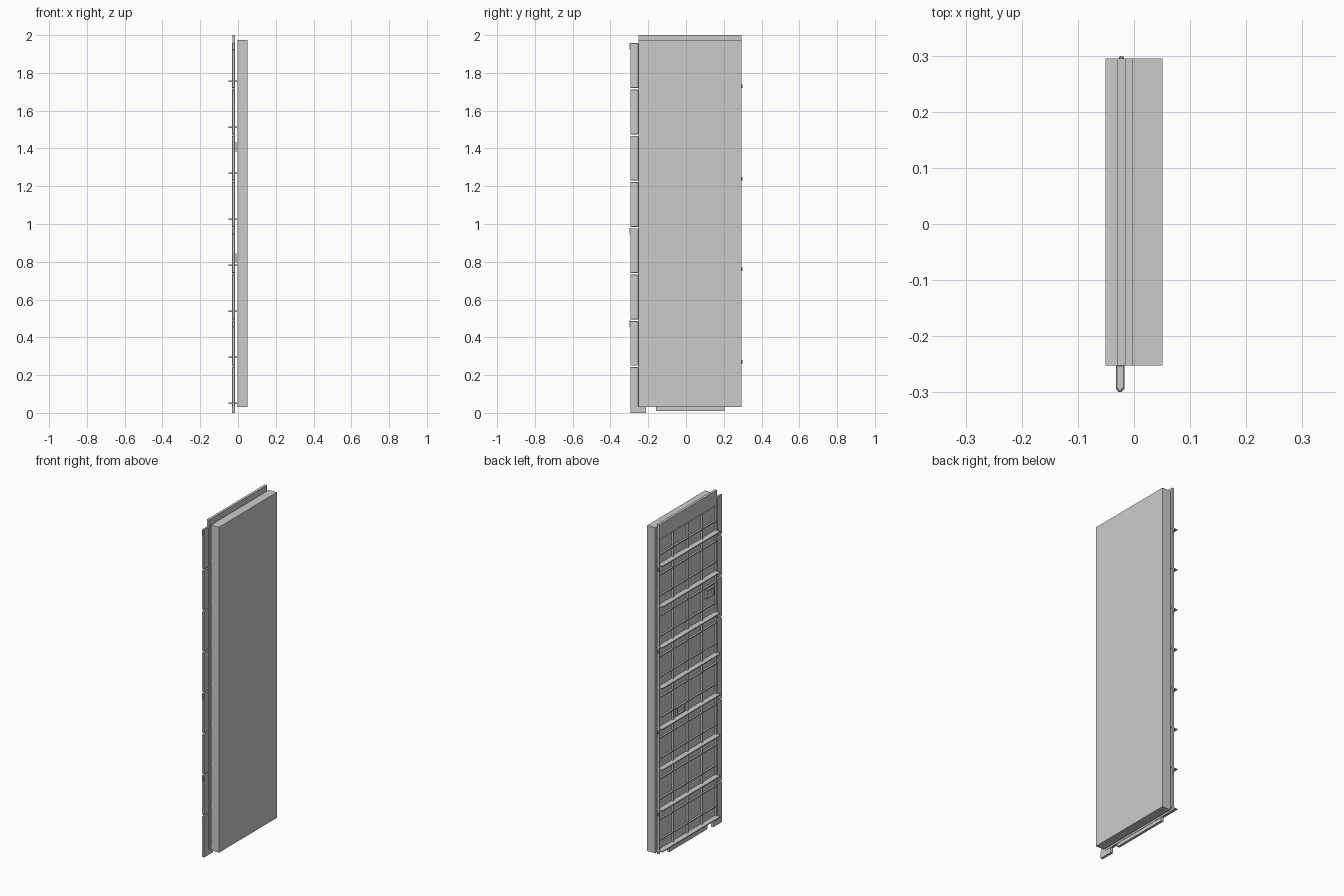
import bpy, bmesh

if "Cube" in bpy.data.objects:
    bpy.data.objects.remove(bpy.data.objects["Cube"])


def boxes(name, items, bevel=0):
    """One object made of boxes, each given as (x0, x1, y0, y1, z0, z1)."""
    bm = bmesh.new()
    for x0, x1, y0, y1, z0, z1 in items:
        vs = bmesh.ops.create_cube(bm, size=1)["verts"]
        for v in vs:
            v.co = ((x0 + x1) / 2 + v.co.x * (x1 - x0),
                    (y0 + y1) / 2 + v.co.y * (y1 - y0),
                    (z0 + z1) / 2 + v.co.z * (z1 - z0))
    me = bpy.data.meshes.new(name)
    bm.to_mesh(me)
    bm.free()
    ob = bpy.data.objects.new(name, me)
    bpy.context.collection.objects.link(ob)
    if bevel:
        m = ob.modifiers.new("edge", 'BEVEL')
        m.width = bevel
        m.segments = 1
    return ob


Y0, Y1 = -0.252, 0.295
PITCH = 0.2435

# thick front slab
boxes("front_slab", [(-0.003, 0.051, Y0, Y1, 0.03, 1.975)])

# thin backing skin, with a deeper rim at the top and along both sides
boxes("backing_skin", [(-0.018, -0.015, Y0, Y1, 0.03, 1.99)])
boxes("backing_rim", [
    (-0.030, -0.015, Y0, Y1, 1.91, 2.0),
    (-0.030, -0.015, Y0, Y0 + 0.006, 0.03, 1.91),
    (-0.030, -0.015, Y1 - 0.006, Y1, 0.03, 1.91),
])

# shallow stiffening grid on the back
ribs = []
for i in range(1, 4):
    y = Y0 + (Y1 - Y0) * i / 4
    ribs.append((-0.029, -0.018, y - 0.003, y + 0.003, 0.05, 1.91))
for i in range(15):
    z = 0.051 + PITCH * (i / 2 + 0.25)
    ribs.append((-0.029, -0.018, Y0, Y1, z - 0.003, z + 0.003))
boxes("stiffening_grid", ribs)

# cross fins tying the backing to the slab
boxes("cross_fins", [(-0.051, -0.003, Y0, Y1, 0.051 + PITCH * i - 0.003,
                      0.051 + PITCH * i + 0.003) for i in range(8)])

# segmented side tongue
boxes("side_tongue", [(-0.032, -0.017, -0.295, Y0 + 0.001,
                       0.245 * i + (0.005 if i else 0.0), 0.245 * (i + 1) - 0.003)
                      for i in range(8)], bevel=0.002)

# snap bumps on both long edges
boxes("edge_bumps",
      [(-0.030, -0.020, -0.299, -0.29, z - 0.035, z) for z in (0.49, 0.98, 1.957)]
      + [(-0.027, -0.018, Y1 - 0.002, 0.299, z - 0.01, z + 0.01)
         for z in (0.27, 0.76, 1.24, 1.73)], bevel=0.002)

# bottom foot and bottom tongue
boxes("bottom_foot", [(-0.032, -0.017, -0.295, -0.212, 0.0, 0.035)])
boxes("bottom_tongue", [(-0.032, -0.017, -0.158, 0.203, 0.01, 0.045)])

# small framed clips on the back
clips = []
for y, z in ((-0.19, 1.41), (0.09, 0.82)):
    for s in (-1, 1):
        clips.append((-0.030, -0.008, y + s * 0.032 - 0.004, y + s * 0.032 + 0.004,
                      z - 0.025, z + 0.025))
        clips.append((-0.030, -0.008, y - 0.028, y + 0.028,
                      z + s * 0.022 - 0.003, z + s * 0.022 + 0.003))
boxes("back_clips", clips)
